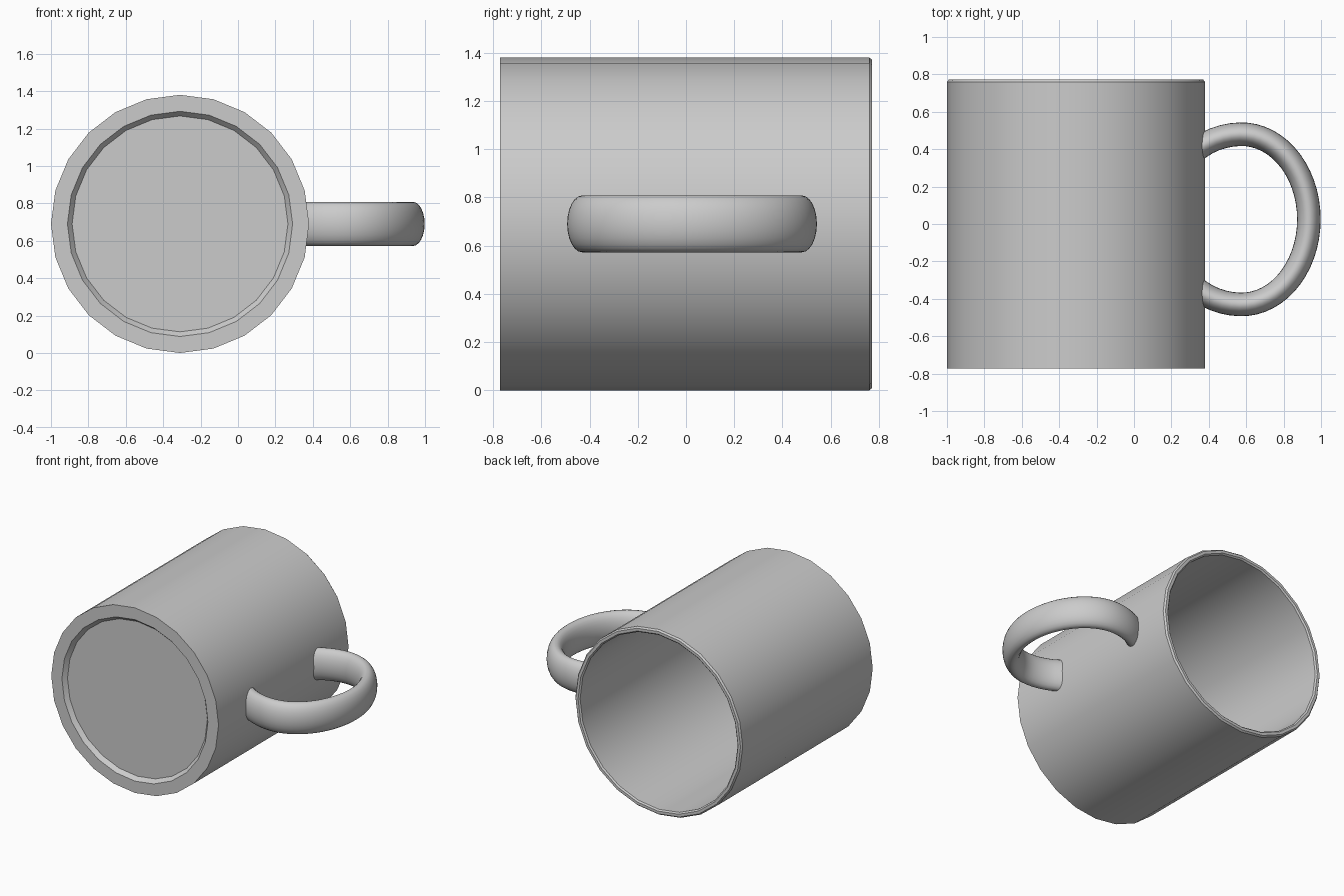
import bpy
import bmesh
from math import sin, cos, pi, radians
from mathutils import Vector, Matrix

if "Cube" in bpy.data.objects:
    bpy.data.objects.remove(bpy.data.objects["Cube"], do_unlink=True)

grey = bpy.data.materials.new("plain_grey")
grey.use_nodes = True
COLOUR = (0.6, 0.6, 0.6, 1)
grey.diffuse_color = COLOUR
grey.node_tree.nodes["Principled BSDF"].inputs["Base Color"].default_value = COLOUR

RADIUS, HALF = 0.69, 0.772
CENTRE = Vector((-0.31, 0, RADIUS))


def finish(bm, name):
    bmesh.ops.recalc_face_normals(bm, faces=bm.faces)
    mesh = bpy.data.meshes.new(name)
    bm.to_mesh(mesh)
    bm.free()
    mesh.materials.append(grey)
    obj = bpy.data.objects.new(name, mesh)
    bpy.context.collection.objects.link(obj)
    bpy.ops.object.select_all(action='DESELECT')
    obj.select_set(True)
    bpy.context.view_layer.objects.active = obj
    bpy.ops.object.shade_smooth_by_angle(angle=radians(30))
    return obj


def bridge(bm, rings):
    for a, b in zip(rings, rings[1:]):
        for i in range(len(a)):
            j = (i + 1) % len(a)
            bm.faces.new((a[i], a[j], b[j], b[i]))
    bm.faces.new(rings[0])
    bm.faces.new(rings[-1])


# Mug body lying on its side: (radius, y) from recessed base to inner floor
profile = [(0.577, -HALF + 0.03), (0.602, -HALF), (RADIUS, -HALF),
           (RADIUS, HALF - 0.012), (RADIUS - 0.01, HALF),
           (0.66, HALF), (0.65, HALF - 0.01), (0.65, -0.69)]
SIDES = 24
bm = bmesh.new()
rings = []
for r, y in profile:
    angles = [2 * pi * i / SIDES for i in range(SIDES)]
    rings.append([bm.verts.new(CENTRE + Vector((r * cos(a), y, r * sin(a)))) for a in angles])
bridge(bm, rings)
finish(bm, "mug_body")

# Handle: oval tube swept along an open ellipse, ends cut flush inside the wall
STEPS, TUBE = 40, 24
THICK, TALL = 0.063, 0.118
START = radians(122)
bm = bmesh.new()
rings = []
for s in range(STEPS + 1):
    t = START * (1 - 2 * s / STEPS)
    reach = 0.36 if cos(t) > 0 else 0.42
    mid = Vector((0.575 + reach * cos(t), 0.025 + 0.455 * sin(t), RADIUS))
    normal = Vector((cos(t) / reach, sin(t) / 0.455, 0)).normalized()
    if s in (0, STEPS):
        normal = Vector((0, 1 / normal.y, 0))
    rings.append([bm.verts.new(mid + normal * THICK * cos(a) + Vector((0, 0, TALL * sin(a))))
                  for a in (2 * pi * i / TUBE for i in range(TUBE))])
bridge(bm, rings)
finish(bm, "handle")
